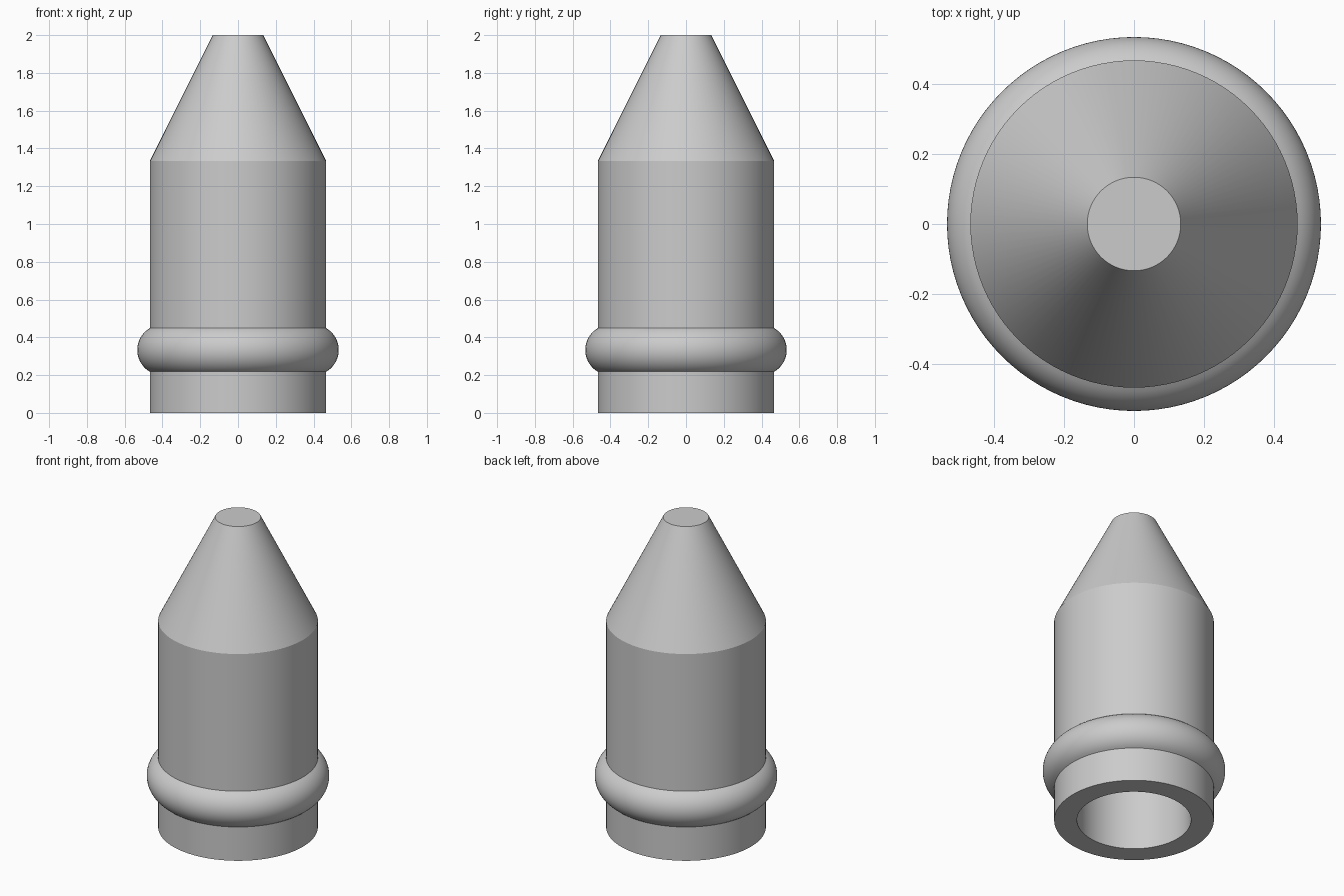
import bpy
import bmesh
from math import cos, sin, pi, radians
from mathutils import Vector, Matrix

if "Cube" in bpy.data.objects:
    bpy.data.objects.remove(bpy.data.objects["Cube"], do_unlink=True)

UNIT = 2 / 15          # the nose tip is fifteen units high
SIDES = 96

grey = bpy.data.materials.new("plain grey")
grey.use_nodes = True
colour = (0.6, 0.6, 0.6, 1)
grey.diffuse_color = colour
grey.node_tree.nodes["Principled BSDF"].inputs["Base Color"].default_value = colour


def lathe(name, profile, material):
    """Revolve a closed (radius, height) profile about the z axis."""
    bm = bmesh.new()
    rings = []
    for r, z in profile:
        if r == 0:
            rings.append([bm.verts.new((0, 0, z * UNIT))])
        else:
            rings.append([bm.verts.new((r * UNIT * cos(2 * pi * i / SIDES),
                                        r * UNIT * sin(2 * pi * i / SIDES),
                                        z * UNIT)) for i in range(SIDES)])
    for a, b in zip(rings, rings[1:]):
        for i in range(SIDES):
            j = (i + 1) % SIDES
            if len(a) == 1:
                bm.faces.new((a[0], b[j], b[i]))
            elif len(b) == 1:
                bm.faces.new((a[i], a[j], b[0]))
            else:
                bm.faces.new((a[i], a[j], b[j], b[i]))
    bmesh.ops.recalc_face_normals(bm, faces=bm.faces)
    mesh = bpy.data.meshes.new(name)
    bm.to_mesh(mesh)
    bm.free()
    mesh.materials.append(material)
    obj = bpy.data.objects.new(name, mesh)
    bpy.context.collection.objects.link(obj)
    bpy.ops.object.select_all(action='DESELECT')
    obj.select_set(True)
    bpy.context.view_layer.objects.active = obj
    bpy.ops.object.shade_smooth_by_angle(angle=radians(20))
    return obj


# Blind bore and flat base rim
bore = [(0, 10), (2.5, 10), (2.5, 0), (3.5, 0)]
# Rounded collar standing out of the wall
collar = [(3 + cos(radians(a)), 2.5 + sin(radians(a))) for a in range(-60, 61, 6)]
# Straight wall, tapered nose and flat tip
nose = [(3.5, 10), (1, 15), (0, 15)]

lathe("hollow_body_with_collar", bore + collar + nose, grey)
